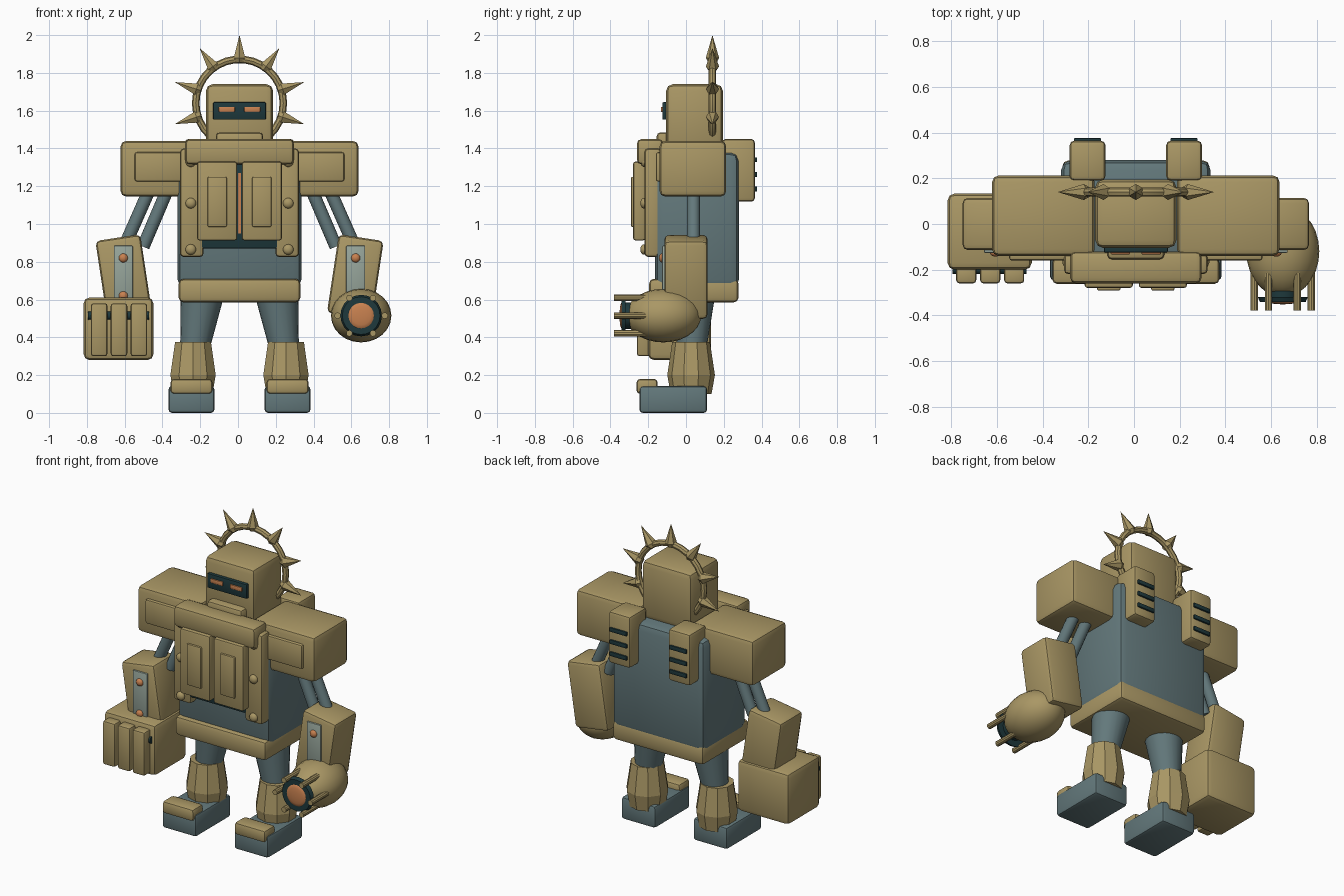
import bpy, bmesh, math
from mathutils import Vector, Matrix

if "Cube" in bpy.data.objects:
    bpy.data.objects.remove(bpy.data.objects["Cube"], do_unlink=True)

CX = 0.008          # symmetry plane of the body
SIDES = ((-1, "right"), (1, "left"))
parts = []


def material(name, rgb):
    m = bpy.data.materials.new(name)
    m.use_nodes = True
    color = (*rgb, 1)
    m.diffuse_color = color
    m.node_tree.nodes["Principled BSDF"].inputs["Base Color"].default_value = color
    return m


TAN = material("tan_armour", (0.40, 0.31, 0.13))
BLUE = material("blue_grey_metal", (0.125, 0.19, 0.20))
DARK = material("dark_teal", (0.013, 0.04, 0.045))
ORANGE = material("copper_orange", (0.58, 0.22, 0.08))
PALE = material("pale_grey", (0.31, 0.38, 0.33))


def finish(bm, name, mat):
    bmesh.ops.recalc_face_normals(bm, faces=bm.faces)
    mesh = bpy.data.meshes.new(name)
    bm.to_mesh(mesh)
    bm.free()
    mesh.materials.append(mat)
    ob = bpy.data.objects.new(name, mesh)
    bpy.context.collection.objects.link(ob)
    parts.append(ob)
    return ob


def box(name, mat, x, y, z, bevel=0.02, tilt=0.0):
    """Bevelled box from (min, max) ranges, tilted about y through its centre."""
    bm = bmesh.new()
    bmesh.ops.create_cube(bm, size=1)
    size = [abs(r[1] - r[0]) for r in (x, y, z)]
    bmesh.ops.scale(bm, vec=size, verts=bm.verts)
    if bevel:
        bmesh.ops.bevel(bm, geom=bm.edges[:], offset=bevel, segments=2,
                        profile=0.5, affect='EDGES')
    ob = finish(bm, name, mat)
    ob.location = [sum(r) / 2 for r in (x, y, z)]
    ob.rotation_euler.y = tilt
    return ob


def side_box(name, mat, x, y, z, bevel=0.02, tilt=0.0):
    """Pair of boxes mirrored across the body."""
    for s, side in SIDES:
        box(f"{side}_{name}", mat, sorted((CX + s * x[0], CX + s * x[1])),
            y, z, bevel, s * tilt)


def rod(name, mat, a, b, r1, r2=None, sides=16):
    """Cylinder or cone from point a to point b."""
    a, b = Vector(a), Vector(b)
    bm = bmesh.new()
    bmesh.ops.create_cone(bm, cap_ends=True, segments=sides, radius1=r1,
                          radius2=r1 if r2 is None else r2, depth=(b - a).length)
    turn = Vector((0, 0, 1)).rotation_difference(b - a).to_matrix().to_4x4()
    bmesh.ops.transform(bm, matrix=Matrix.Translation((a + b) / 2) @ turn, verts=bm.verts)
    return finish(bm, name, mat)


def ball(name, mat, centre, radii, u=16, v=10):
    """Ellipsoid with its poles along y."""
    bm = bmesh.new()
    bmesh.ops.create_uvsphere(bm, u_segments=u, v_segments=v, radius=1)
    bmesh.ops.rotate(bm, matrix=Matrix.Rotation(math.pi / 2, 3, 'X'), verts=bm.verts)
    bmesh.ops.scale(bm, vec=radii, verts=bm.verts)
    bmesh.ops.translate(bm, vec=centre, verts=bm.verts)
    return finish(bm, name, mat)


def lathe(name, mat, x, y, profile, sides):
    """Closed stack of rings around a vertical axis from (radius, z) points."""
    bm = bmesh.new()
    rings = []
    for r, z in profile:
        angles = [2 * math.pi * (i + 0.5) / sides for i in range(sides)]
        rings.append([bm.verts.new((x + r * math.cos(t), y + r * math.sin(t), z))
                      for t in angles])
    for lo, hi in zip(rings, rings[1:]):
        for i in range(sides):
            j = (i + 1) % sides
            bm.faces.new((lo[i], lo[j], hi[j], hi[i]))
    bm.faces.new(rings[0])
    bm.faces.new(rings[-1])
    return finish(bm, name, mat)


# Torso and belt
box("torso", BLUE, (CX - .328, CX + .328), (-.165, .28), (.66, 1.38), .045)
box("belt", TAN, (CX - .322, CX + .322), (-.195, .278), (.585, .71), .025)

# Chest: side plates, top bar, dark recess and double doors
side_box("chest_plate", TAN, (.19, .315), (-.22, -.13), (.825, 1.4))
box("chest_bar", TAN, (CX - .288, CX + .288), (-.26, -.12), (1.315, 1.45), .025)
box("door_recess", DARK, (CX - .224, CX + .224), (-.215, -.14), (.87, 1.34), .008)
box("core_strip", ORANGE, (CX - .008, CX + .008), (-.222, -.21), (.95, 1.27), 0)
side_box("door", TAN, (.013, .224), (-.28, -.215), (.913, 1.33), .012)
side_box("door_panel", TAN, (.067, .17), (-.292, -.27), (.985, 1.25), .008)
for s, side in SIDES:
    for i, z in enumerate((.865, 1.11, 1.33)):
        ball(f"{side}_chest_bolt_{i}", TAN, (CX + s * .258, -.222, z), (.028, .02, .028))

# Head with visor
box("head", TAN, (CX - .178, CX + .178), (-.105, .195), (1.37, 1.74), .035)
box("collar", TAN, (CX - .125, CX + .125), (-.155, .0), (1.38, 1.485), .02)
box("visor", DARK, (CX - .14, CX + .14), (-.125, -.09), (1.552, 1.645), .006)
side_box("eye", ORANGE, (.025, .11), (-.133, -.12), (1.593, 1.62), .004)

# Halo ring and spikes
HALO = Vector((CX, .14, 1.64))
bm = bmesh.new()
rings = []
for i in range(30):
    a = 2 * math.pi * i / 30
    out = Vector((math.cos(a), 0, math.sin(a)))
    ring = []
    for j in range(8):
        b = 2 * math.pi * j / 8
        ring.append(bm.verts.new(HALO + out * (.232 + .02 * math.cos(b))
                                 + Vector((0, .02 * math.sin(b), 0))))
    rings.append(ring)
for i in range(30):
    p, q = rings[i], rings[(i + 1) % 30]
    for j in range(8):
        k = (j + 1) % 8
        bm.faces.new((p[j], q[j], q[k], p[k]))
finish(bm, "halo_ring", TAN)
for i in range(7):
    a = math.radians(-18 + 36 * i)
    out = Vector((math.cos(a), 0, math.sin(a)))
    rod(f"halo_spike_{i}", TAN, HALO + out * .24, HALO + out * .36, .035, 0, 6)
    rod(f"spike_base_{i}", TAN, HALO + out * .215, HALO + out * .24, .022, .035, 6)

# Shoulders
side_box("shoulder", TAN, (.18, .63), (-.14, .213), (1.145, 1.44), .03)
side_box("shoulder_panel", TAN, (.3, .555), (-.16, -.12), (1.225, 1.38), .012)

# Back packs with vents
side_box("back_pack", TAN, (.133, .29), (.19, .365), (1.118, 1.45), .02)
for i, z in enumerate((1.185, 1.262, 1.34)):
    side_box(f"pack_vent_{i}", DARK, (.152, .271), (.355, .376), (z - .013, z + .013), .003)

# Arms: twin pistons, tilted forearms with pale plates
for s, side in SIDES:
    for i, (top, low) in enumerate(((.46, .61), (.365, .51))):
        rod(f"{side}_arm_piston_{i}", BLUE, (CX + s * top, .04, 1.22),
            (CX + s * low, .04, .88), .034)
    for i, z in enumerate((.62, .82)):
        ball(f"{side}_forearm_bolt_{i}", ORANGE, (CX + s * .615, -.125, z), (.024, .018, .024))
side_box("forearm", TAN, (.493, .733), (-.115, .115), (.51, .93), .025, .15)
side_box("forearm_plate", PALE, (.565, .665), (-.126, -.1), (.6, .885), .004)

# Right fist with three fingers
box("fist", TAN, (-.817, -.448), (-.2, .133), (.28, .61), .03)
rod("knuckle_pin", DARK, (-.795, -.198, .515), (-.47, -.198, .515), .022)
for i in range(3):
    x = -.735 + .105 * i
    box(f"finger_{i}", TAN, (x - .044, x + .044), (-.26, -.18), (.3, .58), .014)

# Left cannon: pod, muzzle and prongs
gx, gz = .652, .515
ball("cannon_pod", TAN, (gx, -.12, gz), (.16, .2, .142), 24, 14)
rod("muzzle_core", DARK, (gx, -.25, gz), (gx, -.33, gz), .07, sides=20)
rod("muzzle_ring", DARK, (gx, -.32, gz), (gx, -.342, gz), .11, .1, sides=20)
ball("muzzle_glow", ORANGE, (gx, -.34, gz), (.07, .012, .07), 20, 8)
for i in range(6):
    a = math.pi * i / 3
    px, pz = gx + .125 * math.cos(a), gz + .108 * math.sin(a)
    rod(f"cannon_prong_{i}", TAN, (px, -.12, pz), (px, -.38, pz), .017, sides=10)

# Legs and feet
for s, side in SIDES:
    rod(f"{side}_thigh", BLUE, (CX + s * .24, .03, .32), (CX + s * .197, .04, .63),
        .075, .115, 20)
    lathe(f"{side}_shin", TAN, CX + s * .246, .027,
          ((.108, .1), (.126, .2), (.1, .375)), 10)
side_box("foot", BLUE, (.133, .376), (-.247, .112), (0, .142), .018)
side_box("toe_cap", TAN, (.143, .366), (-.262, -.15), (.1, .18), .02)

# Smooth rounded surfaces while keeping hard edges
bpy.ops.object.select_all(action='DESELECT')
for ob in parts:
    if not ob.name.endswith("shin") and "spike" not in ob.name:
        ob.select_set(True)
        bpy.context.view_layer.objects.active = ob
bpy.ops.object.shade_smooth_by_angle(angle=math.radians(35))
